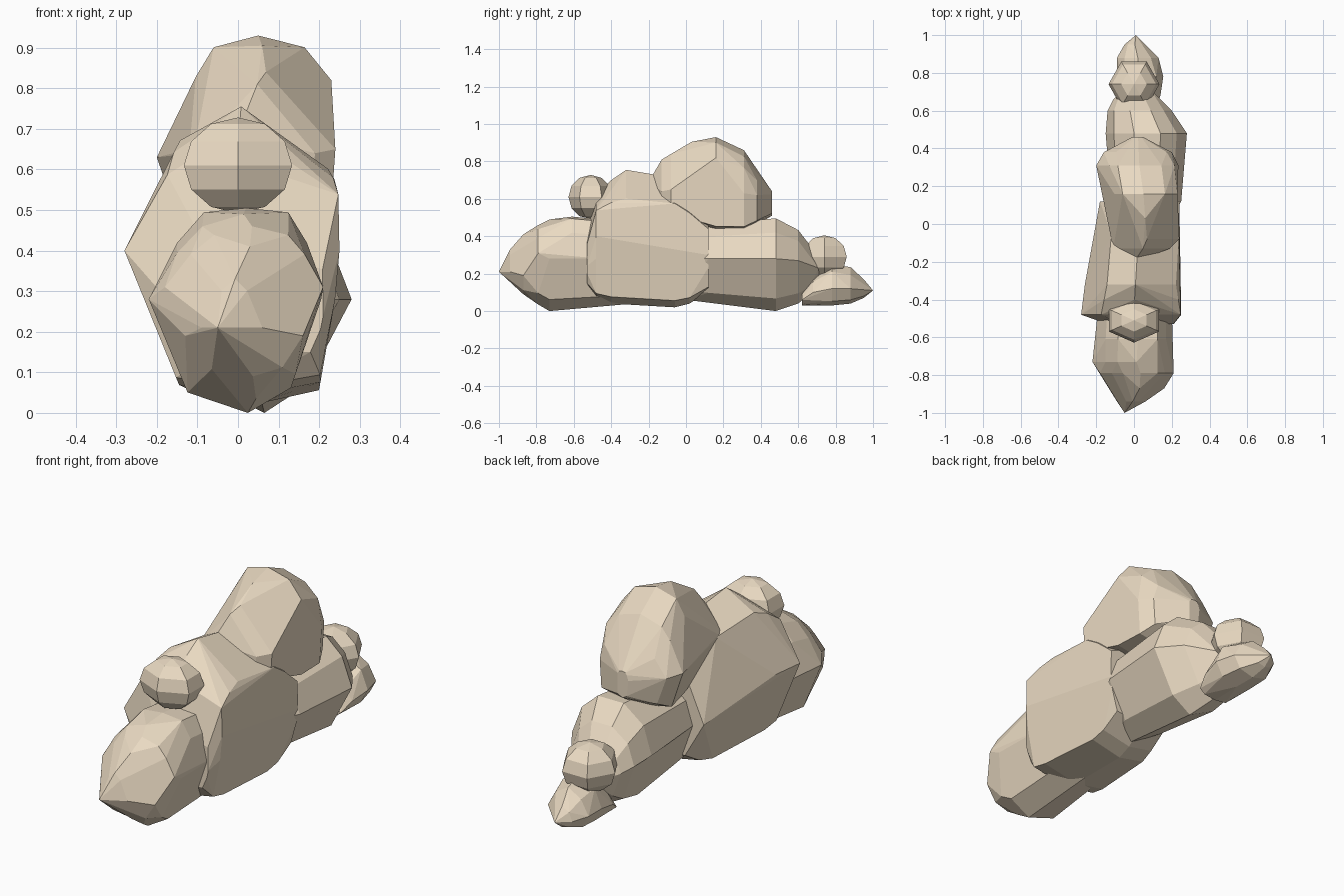
import bpy, bmesh
from math import sin, cos, pi

beige = bpy.data.materials.new("warm_beige")
beige.diffuse_color = (0.82, 0.70, 0.54, 1)


def make_object(name, bm):
    bmesh.ops.recalc_face_normals(bm, faces=bm.faces)
    mesh = bpy.data.meshes.new(name)
    bm.to_mesh(mesh)
    bm.free()
    mesh.materials.append(beige)
    obj = bpy.data.objects.new(name, mesh)
    bpy.context.collection.objects.link(obj)
    return obj


def lump(name, corners, rings):
    """Faceted hull over sections (y, x_min, x_max, z_min, z_max, z_widest, shoulder).
    corners: unit (u, v) section points shared by all rings, besides the left/right extremes.
    shoulder scales the upper corners: below 1 gives a more pointed top."""
    bm = bmesh.new()
    for y, x0, x1, z0, z1, zw, shoulder in rings:
        xc, hw = (x0 + x1) / 2, (x1 - x0) / 2
        for u, v in corners + [(1, 0), (-1, 0)]:
            if 0 < v < 1:
                u, v = u * shoulder, v * shoulder
            bm.verts.new((xc + hw * u, y, zw + v * (z1 - zw if v > 0 else zw - z0)))
    bmesh.ops.remove_doubles(bm, verts=bm.verts, dist=0.002)
    hull = bmesh.ops.convex_hull(bm, input=bm.verts)
    inner = {g for g in hull["geom_interior"] + hull["geom_unused"]
             if isinstance(g, bmesh.types.BMVert)}
    bmesh.ops.delete(bm, geom=list(inner), context='VERTS')
    bmesh.ops.dissolve_limit(bm, angle_limit=0.12, verts=bm.verts, edges=bm.edges)
    return make_object(name, bm)


def puff(name, centre, size, turn):
    """Small six-sided ball."""
    bm = bmesh.new()
    bmesh.ops.create_uvsphere(bm, u_segments=6, v_segments=6, radius=1)
    for v in bm.verts:
        x, y, z = v.co
        v.co = (centre[0] + size[0] * (x * cos(turn) - y * sin(turn)),
                centre[1] + size[1] * (x * sin(turn) + y * cos(turn)),
                centre[2] + size[2] * z)
    return make_object(name, bm)


# Front lobe of the cloud, tapering inside the middle block
lump("front_lobe",
     [(0.85, 0.6), (0.62, 0.95), (0.1, 1), (-0.42, 0.95), (-0.75, 0.6),
      (-0.74, -0.45), (-0.55, -0.82), (0.15, -1), (0.65, -0.78)], [
         (-1.00, -0.05, -0.05, 0.21, 0.21, 0.21, 1),
         (-0.94, -0.09, 0.06, 0.15, 0.33, 0.21, 0.8),
         (-0.87, -0.13, 0.16, 0.09, 0.41, 0.19, 0.8),
         (-0.79, -0.18, 0.21, 0.035, 0.46, 0.31, 0.9),
         (-0.73, -0.22, 0.205, 0.00, 0.49, 0.28, 0.9),
         (-0.61, -0.20, 0.20, 0.01, 0.505, 0.29, 1),
         (-0.45, -0.19, 0.20, 0.02, 0.49, 0.28, 1),
         (-0.28, -0.11, 0.12, 0.04, 0.40, 0.25, 1)])

# Large boxy middle with a flat right side
lump("middle_block",
     [(0.99, 0.63), (0.05, 1), (-0.6, 0.85), (-0.52, -0.92), (0.1, -1), (0.82, -0.9), (0.96, -0.35)], [
         (-0.53, -0.14, 0.21, 0.14, 0.42, 0.24, 1),
         (-0.48, -0.28, 0.25, 0.06, 0.62, 0.40, 1),
         (-0.40, -0.27, 0.25, 0.04, 0.70, 0.40, 0.95),
         (-0.32, -0.26, 0.25, 0.03, 0.755, 0.40, 0.9),
         (-0.17, -0.23, 0.24, 0.02, 0.73, 0.39, 0.9),
         (-0.06, -0.21, 0.24, 0.02, 0.69, 0.38, 1),
         (0.02, -0.19, 0.24, 0.04, 0.62, 0.36, 1),
         (0.12, -0.18, 0.24, 0.11, 0.52, 0.30, 1)])

# Crowning lobe
lump("top_lobe",
     [(0.95, 0.62), (0.62, 0.9), (0.05, 1), (-0.5, 0.9), (-0.72, 0.65),
      (-0.72, -0.85), (0, -1), (0.95, -0.85)], [
         (-0.20, 0.00, 0.00, 0.69, 0.69, 0.69, 1),
         (-0.13, -0.11, 0.19, 0.55, 0.81, 0.64, 0.6),
         (-0.08, -0.12, 0.24, 0.50, 0.84, 0.65, 0.6),
         (0.03, -0.14, 0.24, 0.46, 0.905, 0.65, 0.75),
         (0.16, -0.16, 0.24, 0.42, 0.93, 0.64, 1),
         (0.31, -0.20, 0.235, 0.42, 0.86, 0.63, 0.95),
         (0.38, -0.16, 0.20, 0.46, 0.76, 0.62, 0.9),
         (0.46, -0.01, 0.05, 0.51, 0.64, 0.60, 1)])

# Rear lobe
lump("rear_lobe",
     [(0.75, 0.62), (0.35, 0.96), (-0.3, 0.96), (-0.8, 0.6),
      (-0.65, -0.75), (0, -1), (0.48, -0.76)], [
         (0.00, -0.08, 0.18, 0.06, 0.42, 0.28, 1),
         (0.12, -0.12, 0.25, 0.04, 0.47, 0.28, 1),
         (0.37, -0.14, 0.265, 0.02, 0.50, 0.28, 1),
         (0.48, -0.15, 0.28, 0.00, 0.505, 0.28, 1),
         (0.60, -0.14, 0.20, 0.04, 0.44, 0.27, 1),
         (0.66, -0.11, 0.14, 0.09, 0.36, 0.25, 1),
         (0.71, -0.06, 0.09, 0.16, 0.26, 0.23, 1)])

# Tail tip
lump("tail_tip",
     [(0.7, 0.7), (0, 1), (-0.7, 0.7), (-0.7, -0.75), (0, -1), (0.7, -0.75)], [
         (0.62, -0.06, 0.12, 0.03, 0.10, 0.06, 1),
         (0.68, -0.08, 0.14, 0.03, 0.18, 0.10, 1),
         (0.78, -0.09, 0.155, 0.03, 0.25, 0.12, 1),
         (0.88, -0.09, 0.13, 0.04, 0.235, 0.12, 0.9),
         (0.95, -0.05, 0.06, 0.07, 0.17, 0.11, 1),
         (1.00, 0.01, 0.01, 0.11, 0.11, 0.11, 1)])

# Small round puffs
puff("front_puff", (0, -0.51, 0.61), (0.154, 0.118, 0.118), 0)
puff("rear_puff", (0, 0.74, 0.29), (0.135, 0.138, 0.115), pi / 6)
